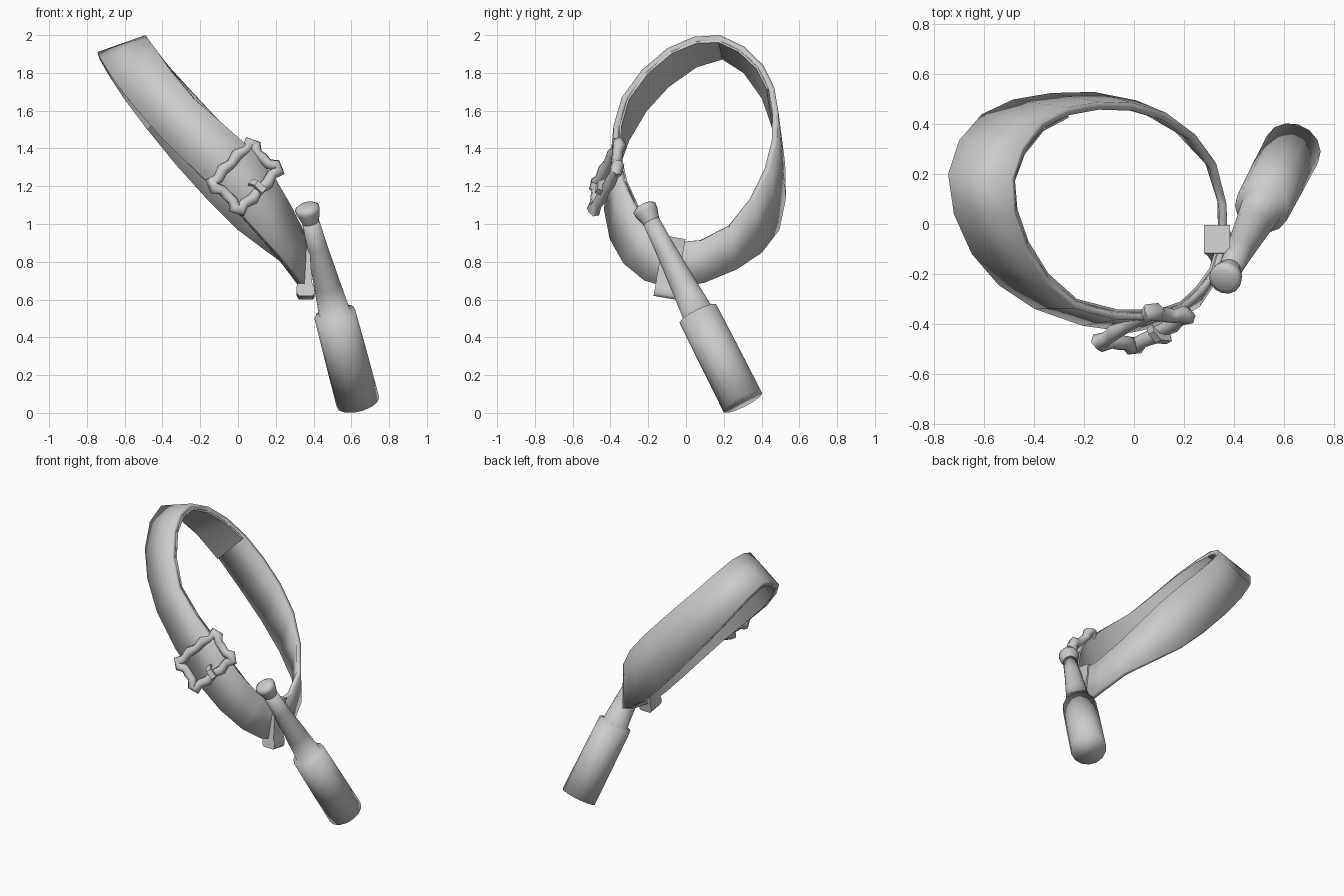
import bpy, bmesh, math
from mathutils import Vector

cube = bpy.data.objects.get("Cube")
if cube:
    bpy.data.objects.remove(cube, do_unlink=True)

grey = bpy.data.materials.new("plain grey")
grey.use_nodes = True
grey.diffuse_color = (0.6, 0.6, 0.6, 1)
grey.node_tree.nodes["Principled BSDF"].inputs["Base Color"].default_value = (0.6, 0.6, 0.6, 1)


def loft(name, rings, closed=False, angle=40):
    """Skin a list of equal-sized point rings; cap the ends unless closed."""
    bm = bmesh.new()
    rows = [[bm.verts.new(p) for p in ring] for ring in rings]
    pairs = list(zip(rows, rows[1:]))
    if closed:
        pairs.append((rows[-1], rows[0]))
    else:
        bm.faces.new(rows[0])
        bm.faces.new(rows[-1])
    for a, b in pairs:
        n = len(a)
        for i in range(n):
            j = (i + 1) % n
            bm.faces.new((a[i], a[j], b[j], b[i]))
    bmesh.ops.recalc_face_normals(bm, faces=bm.faces)
    mesh = bpy.data.meshes.new(name)
    bm.to_mesh(mesh)
    bm.free()
    mesh.materials.append(grey)
    obj = bpy.data.objects.new(name, mesh)
    bpy.context.collection.objects.link(obj)
    bpy.ops.object.select_all(action="DESELECT")
    obj.select_set(True)
    bpy.context.view_layer.objects.active = obj
    bpy.ops.object.shade_smooth_by_angle(angle=math.radians(angle))


def circle(center, side, up, radius, count):
    steps = [2 * math.pi * i / count for i in range(count)]
    return [center + (side * math.cos(a) + up * math.sin(a)) * radius for a in steps]


def rectangle(center, side, up, width, height):
    corners = ((-1, -1), (1, -1), (1, 1), (-1, 1))
    return [center + side * a * width / 2 + up * b * height / 2 for a, b in corners]


def smooth_loop(points):
    """Add a curved midpoint after every point of a closed loop."""
    result = []
    n = len(points)
    for i in range(n):
        p, a, b, q = (points[(i + k) % n] for k in (-1, 0, 1, 2))
        result += [a, (a + b) * 0.5625 - (p + q) * 0.0625]
    return result


# Strap: lower and upper edge of the outer face, top of the loop round by the front
lower = [(-.745, .2, 1.91), (-.65, -.12, 1.75), (-.4, -.34, 1.45), (-.01, -.435, 1.08),
         (.265, -.33, .79), (.37, -.08, .66), (.31, .27, .76), (.01, .495, .97),
         (-.33, .525, 1.32), (-.61, .44, 1.68)]
upper = [(-.49, .18, 2), (-.44, -.1, 1.93), (-.24, -.34, 1.67), (.1, -.385, 1.37),
         (.28, -.28, 1.1), (.375, -.08, .9), (.33, .24, .99), (.13, .445, 1.29),
         (-.14, .49, 1.59), (-.37, .41, 1.84)]
lower = smooth_loop([Vector(p) for p in lower])
upper = smooth_loop([Vector(p) for p in upper])
count = len(lower)
middle = sum(lower + upper, Vector()) / (2 * count)


def strap_ring(i, outer, inner):
    low, high = lower[i], upper[i]
    j = (i + 1) % count
    along = lower[j] + upper[j] - lower[i - 1] - upper[i - 1]
    inward = along.cross(high - low).normalized()
    if inward.dot(middle - low - (high - low) / 2) < 0:
        inward = -inward
    return [low + inward * outer, high + inward * outer,
            high + inward * inner, low + inward * inner]


loft("strap", [strap_ring(i, 0, .032) for i in range(count)], closed=True, angle=110)
loft("strap_tail", [strap_ring(i % count, .025, .042) for i in range(count - 3, count + 11)])

# Sleeve wrapped round the bottom of the strap
foot, head = Vector((.36, -.115, .61)), Vector((.333, -.06, .93))
side = Vector((1, 0, 0))
up = (head - foot).cross(side).normalized()
loft("strap_sleeve", [rectangle(foot.lerp(head, t), side, up, w, .115)
                      for t, w in ((0, .075), (.05, .095), (.14, .095), (.22, .075), (.8, .085), (1, .105))],
     angle=70)

# Buckle: scalloped frame mirrored from one quarter (across, along, thickness)
center = Vector((.037, -.42, 1.25))
u = Vector((.24, .14, .25)).normalized()
v = Vector((.155, -.015, -.15)).normalized()
out = v.cross(u).normalized()
quarter = [(.148, 0, .03), (.145, .04, .028), (.168, .075, .036), (.155, .108, .036),
           (.115, .095, .028), (.06, .112, .032), (0, .1, .026)]
half = quarter + [(-a, b, r) for a, b, r in reversed(quarter[:-1])]
outline = half + [(-a, -b, r) for a, b, r in half[1:-1]]
path = [center + u * a + v * b for a, b, r in outline]
frame = []
for i, p in enumerate(path):
    tangent = path[(i + 1) % len(path)] - path[i - 1]
    frame.append(circle(p, tangent.cross(out).normalized(), out, outline[i][2], 6))
loft("buckle_frame", frame, closed=True, angle=75)

# Buckle prong crossing the frame
loft("buckle_prong", [rectangle(center + v * d + out * h, u, out, .035, .03)
                      for d, h in ((.04, .0), (.07, .035), (.13, .035))])

# Spyglass: rings along one axis from the eyepiece to the front lens
eye, lens = Vector((.365, -.22, 1.085)), Vector((.635, .3, .057))
axis = (lens - eye).normalized()
side = axis.cross(Vector((0, 0, 1))).normalized()
up = side.cross(axis)


def turned(name, profile, angle):
    loft(name, [circle(eye.lerp(lens, t), side, up, r, 14) for t, r in profile], angle=angle)


turned("spyglass_eyepiece", [(-.012, .045), (0, .066), (.02, .064), (.075, .045)], 60)
turned("spyglass_body", [(.05, .045), (.2, .054), (.4, .071), (.545, .085),
                         (.547, .111), (.75, .114), (1, .116)], 120)
